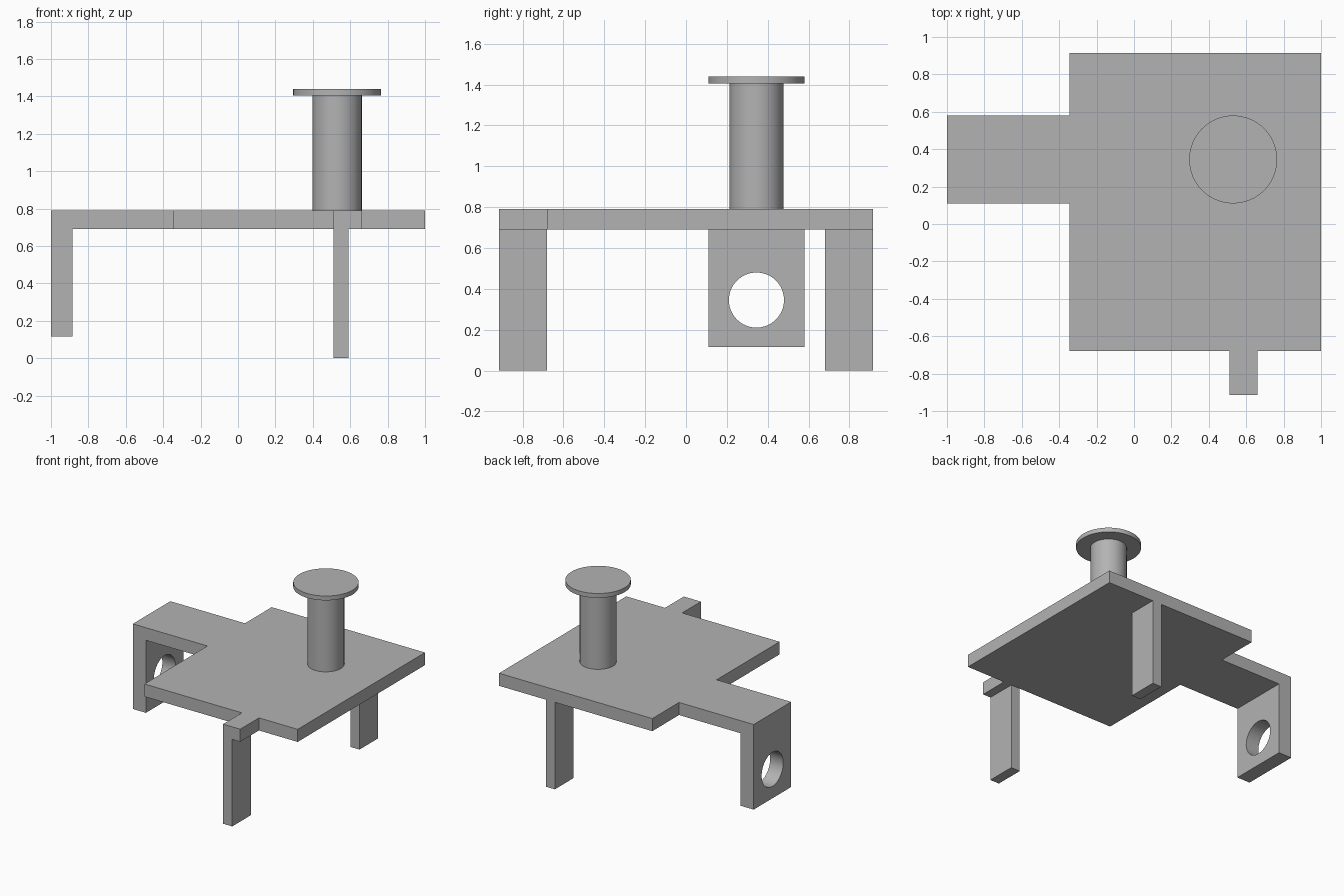
import bpy
import bmesh
from mathutils import Vector

if "Cube" in bpy.data.objects:
    bpy.data.objects.remove(bpy.data.objects["Cube"], do_unlink=True)

# Single plain grey
grey = bpy.data.materials.new("plain_grey")
grey.use_nodes = True
colour = (0.45, 0.45, 0.45, 1)
grey.diffuse_color = colour
grey.node_tree.nodes["Principled BSDF"].inputs["Base Color"].default_value = colour

# Shared heights and positions
DECK_LOW, DECK_TOP = 0.69, 0.79
HANGER_X = -0.885
PEG = (0.53, 0.345)


def add_object(name, bm):
    bmesh.ops.recalc_face_normals(bm, faces=bm.faces)
    mesh = bpy.data.meshes.new(name)
    bm.to_mesh(mesh)
    bm.free()
    mesh.materials.append(grey)
    obj = bpy.data.objects.new(name, mesh)
    bpy.context.collection.objects.link(obj)
    return obj


def box(name, low, high):
    low, high = Vector(low), Vector(high)
    bm = bmesh.new()
    bmesh.ops.create_cube(bm, size=1)
    bmesh.ops.scale(bm, vec=high - low, verts=bm.verts)
    bmesh.ops.translate(bm, vec=(low + high) / 2, verts=bm.verts)
    return add_object(name, bm)


def smooth(obj):
    bpy.ops.object.select_all(action="DESELECT")
    obj.select_set(True)
    bpy.context.view_layer.objects.active = obj
    bpy.ops.object.shade_smooth_by_angle(angle=0.6)


def cylinder(name, radius, low, high):
    bpy.ops.mesh.primitive_cylinder_add(
        vertices=64, radius=radius, depth=high - low,
        location=(*PEG, (low + high) / 2))
    obj = bpy.context.object
    obj.name = name
    obj.data.materials.append(grey)
    smooth(obj)
    return obj


# Deck outline with the side arm and the front tab
outline = [(-0.345, -0.68), (0.51, -0.68), (0.51, -0.915), (0.66, -0.915),
           (0.66, -0.68), (1, -0.68), (1, 0.915), (-0.345, 0.915),
           (-0.345, 0.58), (-1, 0.58), (-1, 0.11), (-0.345, 0.11)]
bm = bmesh.new()
base = bm.faces.new([bm.verts.new((x, y, DECK_LOW)) for x, y in outline])
grown = bmesh.ops.extrude_face_region(bm, geom=[base], use_keep_orig=True)
bmesh.ops.translate(bm, vec=(0, 0, DECK_TOP - DECK_LOW),
                    verts=[v for v in grown["geom"] if isinstance(v, bmesh.types.BMVert)])
bmesh.ops.recalc_face_normals(bm, faces=bm.faces)

# Hanging plate drawn down from the end of the arm
bmesh.ops.bisect_plane(bm, geom=bm.verts[:] + bm.edges[:] + bm.faces[:],
                       plane_co=(HANGER_X, 0, 0), plane_no=(1, 0, 0))
bm.normal_update()
end = [f for f in bm.faces
       if f.normal.z < -0.9 and f.calc_center_median().x < HANGER_X]
drop = bmesh.ops.extrude_discrete_faces(bm, faces=end)
bmesh.ops.translate(bm, vec=(0, 0, 0.115 - DECK_LOW), verts=drop["faces"][0].verts)
bmesh.ops.dissolve_limit(bm, angle_limit=0.01, verts=bm.verts, edges=bm.edges)
deck = add_object("deck_with_hanging_plate", bm)

# Round hole through the hanging plate
bpy.ops.mesh.primitive_cylinder_add(vertices=64, radius=0.135, depth=0.4,
                                    location=(-0.94, PEG[1], 0.345),
                                    rotation=(0, 1.5707963, 0))
cutter = bpy.context.object
cutter.name = "hole_cutter"
cutter.hide_render = True
hole = deck.modifiers.new("hole", "BOOLEAN")
hole.operation = "DIFFERENCE"
hole.solver = "EXACT"
hole.object = cutter
bpy.context.view_layer.objects.active = deck
bpy.ops.object.modifier_apply(modifier="hole")
bpy.data.objects.remove(cutter, do_unlink=True)
smooth(deck)

# Flat legs under the front tab and the back edge
for name, y in (("front_leg", -0.915), ("back_leg", 0.68)):
    box(name, (0.51, y, 0), (0.59, y + 0.235, DECK_LOW))

# Upright post with a disc on top
cylinder("post", 0.132, DECK_TOP, 1.405)
cylinder("post_cap", 0.235, 1.405, 1.44)
